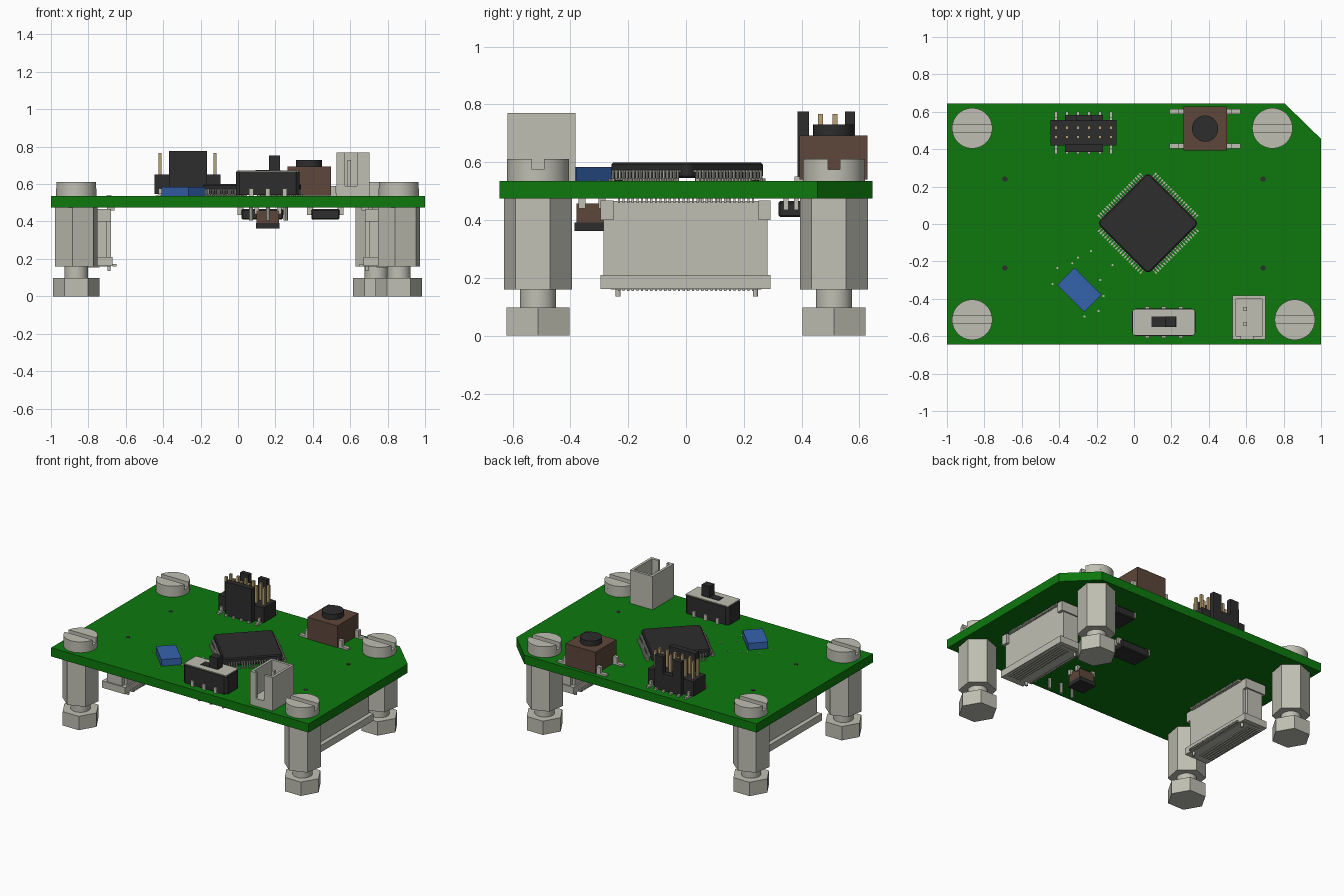
import bpy, bmesh, math
from mathutils import Matrix, Vector

cube = bpy.data.objects.get("Cube")
if cube:
    bpy.data.objects.remove(cube, do_unlink=True)


def material(name, rgb):
    m = bpy.data.materials.new(name)
    m.use_nodes = True
    m.diffuse_color = (*rgb, 1)
    m.node_tree.nodes["Principled BSDF"].inputs["Base Color"].default_value = (*rgb, 1)
    return m


GREEN = material("board green", (0.004, 0.19, 0.004))
METAL = material("pale metal", (0.52, 0.52, 0.45))
BLACK = material("black plastic", (0.026, 0.026, 0.026))
BROWN = material("brown plastic", (0.11, 0.062, 0.042))
BLUE = material("blue plastic", (0.036, 0.125, 0.42))
GOLD = material("gold", (0.5, 0.36, 0.17))


def add_prism(bm, pts, z0, z1):
    """Vertical prism over a counter-clockwise outline."""
    f = bm.faces.new([bm.verts.new((x, y, z0)) for x, y in pts])
    r = bmesh.ops.extrude_face_region(bm, geom=[f])
    top = [v for v in r["geom"] if isinstance(v, bmesh.types.BMVert)]
    bmesh.ops.translate(bm, verts=top, vec=(0, 0, z1 - z0))


def prisms(name, items, mat, loc=(0, 0), rot=0, smooth=False, bevel=0):
    """One object from (outline, z0, z1) items, placed on the board plane."""
    bm = bmesh.new()
    for pts, z0, z1 in items:
        add_prism(bm, pts, z0, z1)
    bmesh.ops.recalc_face_normals(bm, faces=bm.faces)
    bmesh.ops.transform(bm, verts=bm.verts,
                        matrix=Matrix.Translation((*loc, 0)) @ Matrix.Rotation(rot, 4, 'Z'))
    me = bpy.data.meshes.new(name)
    bm.to_mesh(me)
    bm.free()
    me.materials.append(mat)
    ob = bpy.data.objects.new(name, me)
    bpy.context.collection.objects.link(ob)
    if bevel:
        mod = ob.modifiers.new("bevel", 'BEVEL')
        mod.width, mod.segments = bevel, 1
    if smooth:
        bpy.ops.object.select_all(action='DESELECT')
        ob.select_set(True)
        bpy.context.view_layer.objects.active = ob
        bpy.ops.object.shade_smooth_by_angle()
    return ob


def box(x0, x1, y0, y1, z0, z1):
    return ([(x0, y0), (x1, y0), (x1, y1), (x0, y1)], z0, z1)


def ring(n, r, a=0.0, cx=0, cy=0):
    return [(cx + r * math.cos(a + math.tau * i / n), cy + r * math.sin(a + math.tau * i / n))
            for i in range(n)]


B, T = 0.475, 0.536   # board underside and top

# Board with one clipped corner
prisms("board", [([(-1, -.645), (1, -.645), (1, .455), (.805, .645), (-1, .645)], B, T)], GREEN)

# Corner hardware: slotted screw, hex standoff, neck and hex nut
R, half_slot = 0.108, 0.02
a0 = math.asin(half_slot / R)
arc = [(R * math.cos(a), R * math.sin(a))
       for a in [a0 + (math.pi - 2 * a0) * i / 20 for i in range(21)]]
for i, c in enumerate([(-.865, -.512), (.86, -.512), (.74, .512), (-.865, .512)]):
    prisms(f"screw_head_{i}", [(ring(40, R), T, .575), (arc, .575, .612),
           ([(-x, -y) for x, y in arc], .575, .612)], METAL, c, smooth=True)
    prisms(f"standoff_{i}", [(ring(6, .12, math.radians(20)), .16, B)], METAL, c)
    prisms(f"screw_neck_{i}", [(ring(32, .063), .09, .165)], METAL, c, smooth=True)
    prisms(f"nut_{i}", [(ring(6, .125), 0, .097)], METAL, c)

# Two long board connectors underneath
for side, s in (("right", -1), ("left", 1)):
    def mbox(x0, x1, *rest):
        return box(*sorted((s * x0, s * x1)), *rest)
    prisms(f"{side}_connector_body", [
        mbox(.68, .82, -.262, .262, .16, .466),
        mbox(.67, .85, -.295, .292, .162, .21),
        mbox(.68, .84, -.295, -.25, .40, .468),
        mbox(.68, .84, .25, .292, .40, .468),
        mbox(.70, .82, -.285, .282, .20, .41)], METAL)
    pins = []
    for k in range(30):
        y = -.232 + k * .016
        pins += [mbox(.66, .70, y - .004, y + .004, .46, B),
                 mbox(.80, .835, y - .004, y + .004, .46, B),
                 mbox(.65, .67, y - .004, y + .004, .16, .172),
                 mbox(.74, .84, y - .004, y + .004, .154, .163)]
    prisms(f"{side}_connector_pins", pins, METAL)
    prisms(f"{side}_connector_pegs", [(ring(12, .009, 0, s * .69, y), .135, .20)
                                      for y in (-.235, .24)], METAL)
    prisms(f"{side}_peg_holes", [(ring(12, .014, 0, s * .69, y), T, T + .002)
                                 for y in (-.235, .24)], BLACK)

# Main square chip, turned 45 degrees, with pins on all four sides
h, k = .192, .014
chip = [(-h + k, -h), (h - k, -h), (h, -h + k), (h, h - k),
        (h - k, h), (-h + k, h), (-h, h - k), (-h, -h + k)]
prisms("main_chip", [(chip, .546, .600)], BLACK, (.075, .004), math.pi / 4, bevel=.007)
pins = []
for q in range(4):
    m = Matrix.Rotation(q * math.pi / 2, 3, 'Z')
    for j in range(20):
        u = -.158 + j * .0166
        for r0, r1, z0, z1 in ((.185, .207, .566, .574), (.201, .207, T, .574), (.201, .222, T, .544)):
            p, z0, z1 = box(u - .004, u + .004, r0, r1, z0, z1)
            pins.append(([(m @ Vector((x, y, 0)))[:2] for x, y in p], z0, z1))
prisms("main_chip_pins", pins, METAL, (.075, .004), math.pi / 4)

# Blue component with pads around it
prisms("blue_component", [box(-.102, .102, -.065, .065, T, .583)], BLUE, (-.292, -.353), -math.pi / 4)
pads = [(-.435, -.32), (-.41, -.235), (-.33, -.21), (-.30, -.18), (-.23, -.145), (-.115, -.22),
        (-.18, -.30), (-.163, -.385), (-.19, -.465), (-.265, -.495)]
prisms("small_pads", [(ring(8, .006, 0, x, y), T, T + .003) for x, y in pads], METAL)

# Two-row pin header with guard walls
prisms("header_base", [box(-.446, -.094, .42, .556, T + .01, .65)], BLACK)
prisms("header_walls", [box(-.37, -.165, .386, .425, T + .005, .776),
                        box(-.37, -.305, .55, .584, T + .005, .776),
                        box(-.23, -.165, .55, .584, T + .005, .776),
                        box(-.305, -.23, .55, .584, T + .005, .66)], BLACK)
xs = [-.417 + i * .0588 for i in range(6)]
prisms("header_pins", [box(x - .009, x + .009, y - .009, y + .009, .64, .767)
                       for x in xs for y in (.465, .515)], GOLD)
prisms("header_feet", [b for x in xs for b in (
    box(x - .009, x + .009, .375, .602, T, .55),
    box(x - .009, x + .009, .405, .571, T, .575))], METAL)

# Push button
prisms("button_body", [box(.265, .497, .393, .627, T + .004, .693)], BROWN)
prisms("button_cap", [(ring(32, .07, 0, .38, .51), .69, .73)], BLACK, smooth=True)
prisms("button_feet", [f for y in (.418, .602) for f in (
    box(.19, .57, y - .013, y + .013, T, .549),
    box(.235, .525, y - .013, y + .013, T, .59))], METAL)

# Slide switch: black body, metal top plate, lever, through pins
oct_ = [(-.012 + .02, -.6), (.33 - .02, -.6), (.33, -.58), (.33, -.47),
        (.31, -.452), (.008, -.452), (-.012, -.47), (-.012, -.58)]
prisms("switch_body", [(oct_, T + .006, .667)], BLACK)
prisms("switch_plate", [box(-.005, .323, -.594, -.458, .664, .673)], METAL)
prisms("switch_slot", [box(.093, .227, -.55, -.495, .668, .676)], BLACK)
prisms("switch_lever", [box(.165, .225, -.55, -.495, .67, .752)], BLACK)
prisms("switch_tabs", [box(x - .012, x + .012, y0, y1, T, .575)
                       for x in (.07, .16, .25) for y0, y1 in ((-.61, -.595), (-.457, -.442))], METAL)
prisms("switch_pins", [(ring(8, .011, 0, x, -.525), .405, B + .01)
                       for x in (.07, .16, .255)], METAL)

# Open two-pin socket with a slot in its front wall
prisms("socket_shell", [box(.527, .702, -.618, -.382, T, .59),
                        box(.527, .545, -.618, -.382, .58, .77),
                        box(.684, .702, -.618, -.382, .58, .77),
                        box(.545, .684, -.40, -.382, .58, .77),
                        box(.545, .572, -.618, -.60, .58, .77),
                        box(.635, .684, -.618, -.60, .58, .77)], METAL)
prisms("socket_pins", [box(.585, .605, y - .01, y + .01, .58, .73) for y in (-.455, -.535)], METAL)

# Underside chips with legs, and a small underside button
for i, (x, y, hx, hy) in enumerate([(.467, .40, .075, .08), (.13, .10, .11, .07)]):
    prisms(f"lower_chip_{i}", [box(x - hx, x + hx, y - hy, y + hy, .41, .466)], BLACK, bevel=.006)
    legs = [b for sx in (-1, 1) for n in range(4) for yy in [y + (n - 1.5) * hy * .45]
            for b in [box(*sorted((x + sx * (hx - .01), x + sx * (hx + .022))),
                          yy - .008, yy + .008, .435, B)]]
    prisms(f"lower_chip_legs_{i}", legs, METAL)
prisms("lower_button_body", [box(.10, .22, -.378, -.275, .39, .458)], BROWN)
prisms("lower_button_cap", [box(.097, .222, -.385, -.265, .363, .392)], BLACK)
prisms("lower_button_feet", [box(x - .012, x + .012, y - .012, y + .012, .44, B)
                             for x in (.10, .22) for y in (-.36, -.29)], METAL)
